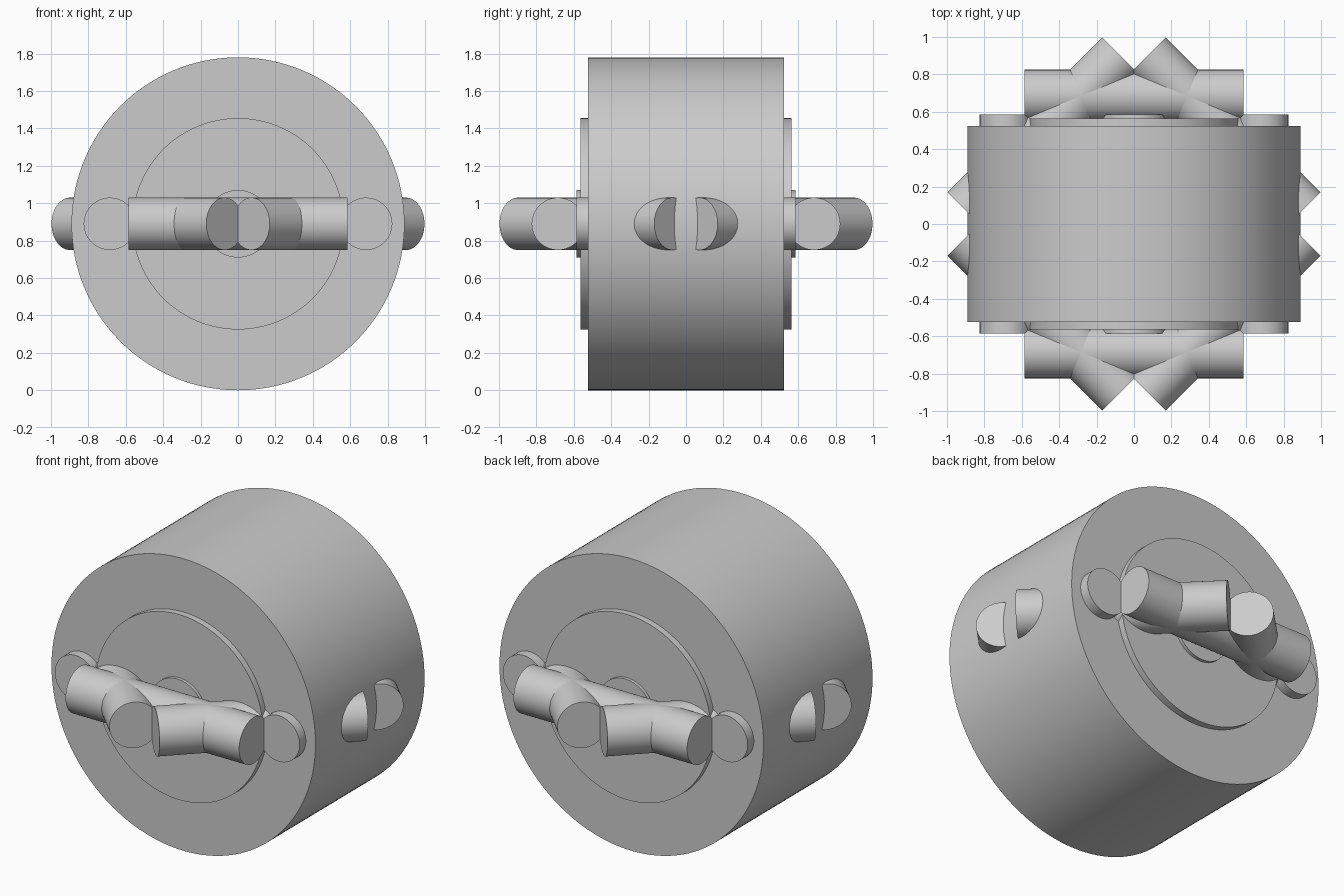
import bpy
import math
from mathutils import Matrix, Vector

cube = bpy.data.objects.get("Cube")
if cube:
    bpy.data.objects.remove(cube, do_unlink=True)

GREY = (0.6, 0.6, 0.6, 1)
AXIS_Z = 0.89

grey = bpy.data.materials.new("plain grey")
grey.use_nodes = True
grey.diffuse_color = GREY
grey.node_tree.nodes["Principled BSDF"].inputs["Base Color"].default_value = GREY


def rod(name, radius, length, centre, angle, sides):
    """Horizontal cylinder whose axis is turned by angle from +x."""
    bpy.ops.mesh.primitive_cylinder_add(vertices=sides, radius=radius, depth=length)
    obj = bpy.context.object
    obj.name = name
    turn = Matrix.Rotation(angle, 4, 'Z') @ Matrix.Rotation(math.pi / 2, 4, 'Y')
    obj.data.transform(turn)
    obj.location = centre
    obj.data.materials.append(grey)
    bpy.ops.object.shade_smooth_by_angle(angle=math.radians(30))
    return obj


# Wheel body, raised side discs and hub, all along y
centre = Vector((0, 0, AXIS_Z))
for name, radius, width in (("wheel", 0.89, 1.05),
                            ("side_disc", 0.565, 1.13),
                            ("hub", 0.18, 1.17)):
    rod(name, radius, width, centre, math.pi / 2, 128)

# Ring of eight crossing rods around the vertical axis
for i in range(8):
    a = i * math.pi / 4
    offset = Vector((math.cos(a), math.sin(a), 0)) * 0.685
    rod(f"ring_rod_{i + 1}", 0.14, 1.17, centre + offset, a + math.pi / 2, 64)
